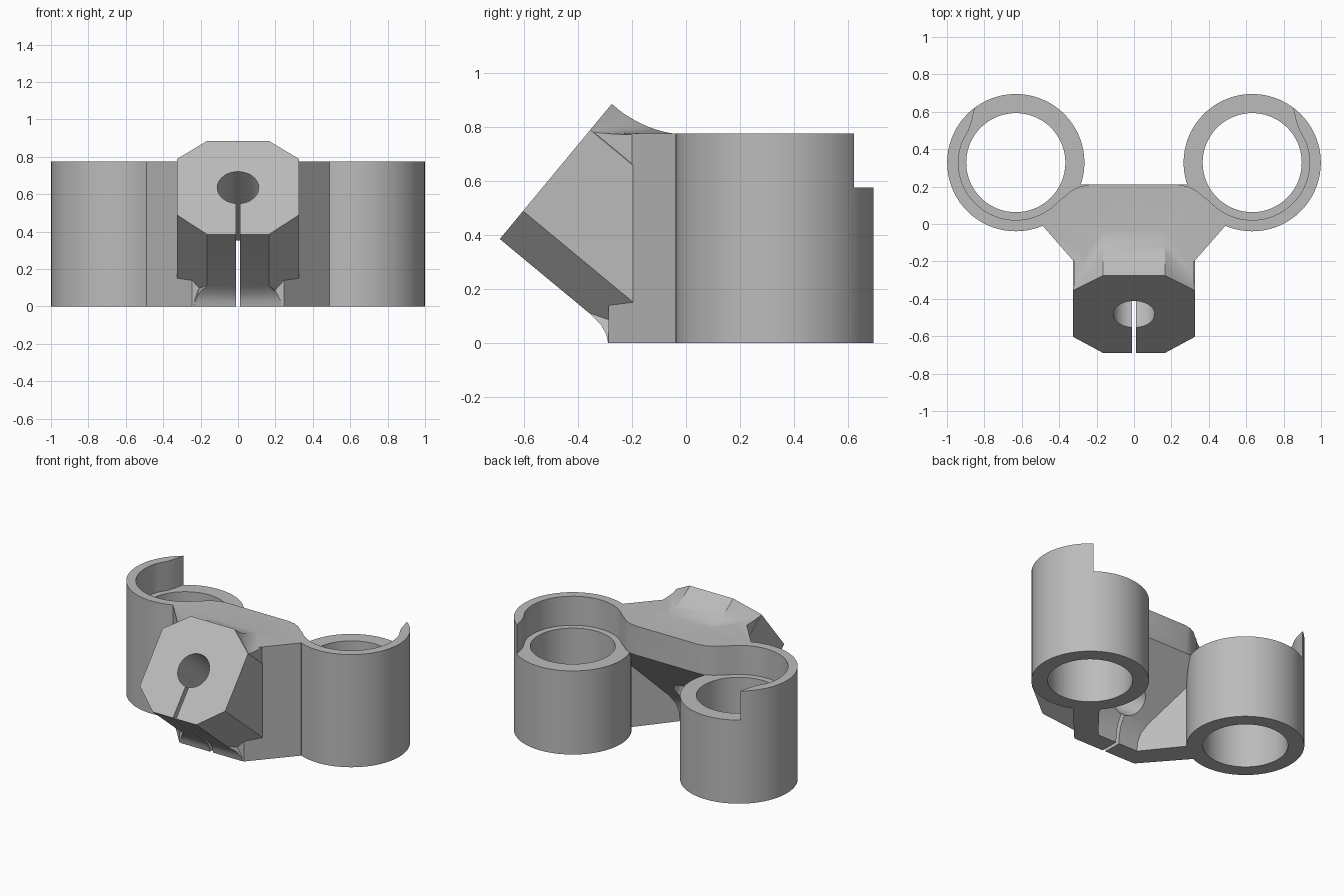
import bpy, bmesh, math
from mathutils import Vector

if "Cube" in bpy.data.objects:
    bpy.data.objects.remove(bpy.data.objects["Cube"])

H, LEDGE = 0.775, 0.575            # full height, height of the ring ledge
CX, CY = 0.632, 0.328              # ring centre
R_OUT, R_IN, R_LEDGE = 0.367, 0.265, 0.307
FACE = Vector((0, -0.4825, 0.635))  # centre of the tilted clamp face
UP = Vector((0, 0.638, 0.77))       # up along the clamp face
AXIS = Vector((0, 0.77, -0.638))    # into the clamp

grey = bpy.data.materials.new("grey")
grey.diffuse_color = (0.5, 0.5, 0.5, 1)
grey.use_nodes = True
grey.node_tree.nodes["Principled BSDF"].inputs["Base Color"].default_value = grey.diffuse_color


def solid(name, loop_a, loop_b):
    """Closed solid between two matching loops."""
    bm = bmesh.new()
    a = [bm.verts.new(p) for p in loop_a]
    b = [bm.verts.new(p) for p in loop_b]
    n = len(a)
    bm.faces.new(a)
    bm.faces.new(b[::-1])
    for i in range(n):
        j = (i + 1) % n
        bm.faces.new((a[j], a[i], b[i], b[j]))
    bmesh.ops.recalc_face_normals(bm, faces=bm.faces)
    me = bpy.data.meshes.new(name)
    bm.to_mesh(me)
    bm.free()
    ob = bpy.data.objects.new(name, me)
    bpy.context.collection.objects.link(ob)
    me.materials.append(grey)
    return ob


def upright(name, plan, z0, z1):
    return solid(name, [(x, y, z0) for x, y in plan], [(x, y, z1) for x, y in plan])


def crosswise(name, profile, width):
    """Side profile (y, z) spread across x, half width depending on y."""
    return solid(name, [(-width(y), y, z) for y, z in profile],
                 [(width(y), y, z) for y, z in profile])


def along_axis(name, pts, d0, d1):
    """Clamp-face outline (x, s) pushed along the clamp axis."""
    def loop(d):
        return [Vector((x, 0, 0)) + FACE + UP * s + AXIS * d for x, s in pts]
    return solid(name, loop(d0), loop(d1))


def circle(cx, cy, r, n=72):
    return [(cx + r * math.cos(2 * math.pi * i / n), cy + r * math.sin(2 * math.pi * i / n))
            for i in range(n)]


def mirrored(half):
    return half + [(-x, y) for x, y in reversed(half)]


def combine(target, other, op):
    mod = target.modifiers.new("combine", 'BOOLEAN')
    mod.operation, mod.solver, mod.object = op, 'EXACT', other
    bpy.context.view_layer.objects.active = target
    bpy.ops.object.modifier_apply(modifier=mod.name)
    bpy.data.objects.remove(other, do_unlink=True)


# central bridge
body = upright("bracket", mirrored([(0.245, -0.287), (0.488, -0.01), (0.5, 0.21)]), 0, H)

# tilted octagonal clamp block
octagon = mirrored([(0.165, -0.325), (0.325, -0.19), (0.325, 0.2), (0.165, 0.325)])
combine(body, along_axis("clamp_block", octagon, 0, 0.57), 'UNION')

# concave blend from the top of the clamp down to the bridge
def blend(start, corner, end, n=10):
    return [tuple(Vector(start) * (1 - t) ** 2 + Vector(corner) * 2 * t * (1 - t) + Vector(end) * t * t)
            for t in [i / n for i in range(n + 1)]]

mid = blend((-0.276, 0.884), (-0.143, 0.774), (0.0, 0.772))
edge = blend((-0.354, 0.787), (-0.335, 0.774), (-0.2, 0.772))
bm = bmesh.new()
rows = [[[bm.verts.new((x, y, 0.6 if low else z)) for y, z in curve]
         for x, curve in ((-0.322, edge), (-0.165, mid), (0.165, mid), (0.322, edge))]
        for low in (0, 1)]
top, low = rows
for k in range(3):
    for i in range(10):
        for g in rows:
            q = (g[k][i], g[k + 1][i], g[k + 1][i + 1], g[k][i + 1])
            bm.faces.new(q[:3])
            bm.faces.new((q[0], q[2], q[3]))
    for i in (0, 10):
        bm.faces.new((top[k][i], top[k + 1][i], low[k + 1][i], low[k][i]))
for k in (0, 3):
    for i in range(10):
        bm.faces.new((top[k][i], top[k][i + 1], low[k][i + 1], low[k][i]))
bmesh.ops.recalc_face_normals(bm, faces=bm.faces)
mesh = bpy.data.meshes.new("top_blend")
bm.to_mesh(mesh)
bm.free()
mesh.materials.append(grey)
top_blend = bpy.data.objects.new("top_blend", mesh)
bpy.context.collection.objects.link(top_blend)
combine(body, top_blend, 'UNION')

# small blend under the clamp
under = [(-0.36, 0.112), (-0.315, 0.068), (-0.295, 0.03), (-0.289, 0), (-0.2, 0), (-0.2, 0.12)]
combine(body, crosswise("under_blend", under, lambda y: min(0.165 + (y + 0.36), 0.235)), 'UNION')

# flared pocket behind and below the clamp
pocket = [(-0.16, -0.05), (-0.157, 0.06), (-0.14, 0.125), (-0.105, 0.185),
          (0.21, LEDGE), (0.4, LEDGE), (0.4, -0.05)]
combine(body, crosswise("pocket", pocket, lambda y: 0.157 + (y + 0.16) * 0.8), 'DIFFERENCE')

# side rings and their bores
for side in (-1, 1):
    combine(body, upright("ring", circle(side * CX, CY, R_OUT), 0, H), 'UNION')
for side in (-1, 1):
    combine(body, upright("bore", circle(side * CX, CY, R_IN), -0.1, 1), 'DIFFERENCE')

# stepped ledge: lowers the rings behind the curved wall
half = [(0.24, 0.21), (0.29, 0.2), (0.335, 0.178), (0.375, 0.143)]
for deg in range(222, 386, 5):
    a = math.radians(deg)
    half.append((CX + R_LEDGE * math.cos(a), CY + R_LEDGE * math.sin(a)))
half += [(0.885, 0.50), (0.867, 0.55), (0.85, 0.625), (0.84, 0.75)]
combine(body, upright("ledge", mirrored(half), LEDGE, 1.2), 'DIFFERENCE')

# clamp hole and slot
combine(body, along_axis("hole", circle(0, 0, 0.111, 48), -0.1, 0.9), 'DIFFERENCE')
slot = [(-0.012, 0), (0.012, 0), (0.012, -0.8), (-0.012, -0.8)]
combine(body, along_axis("slot", slot, -0.1, 0.9), 'DIFFERENCE')

# smooth curved walls, keep edges crisp
bpy.ops.object.select_all(action='DESELECT')
body.select_set(True)
bpy.context.view_layer.objects.active = body
bpy.ops.object.shade_smooth_by_angle(angle=math.radians(25))
